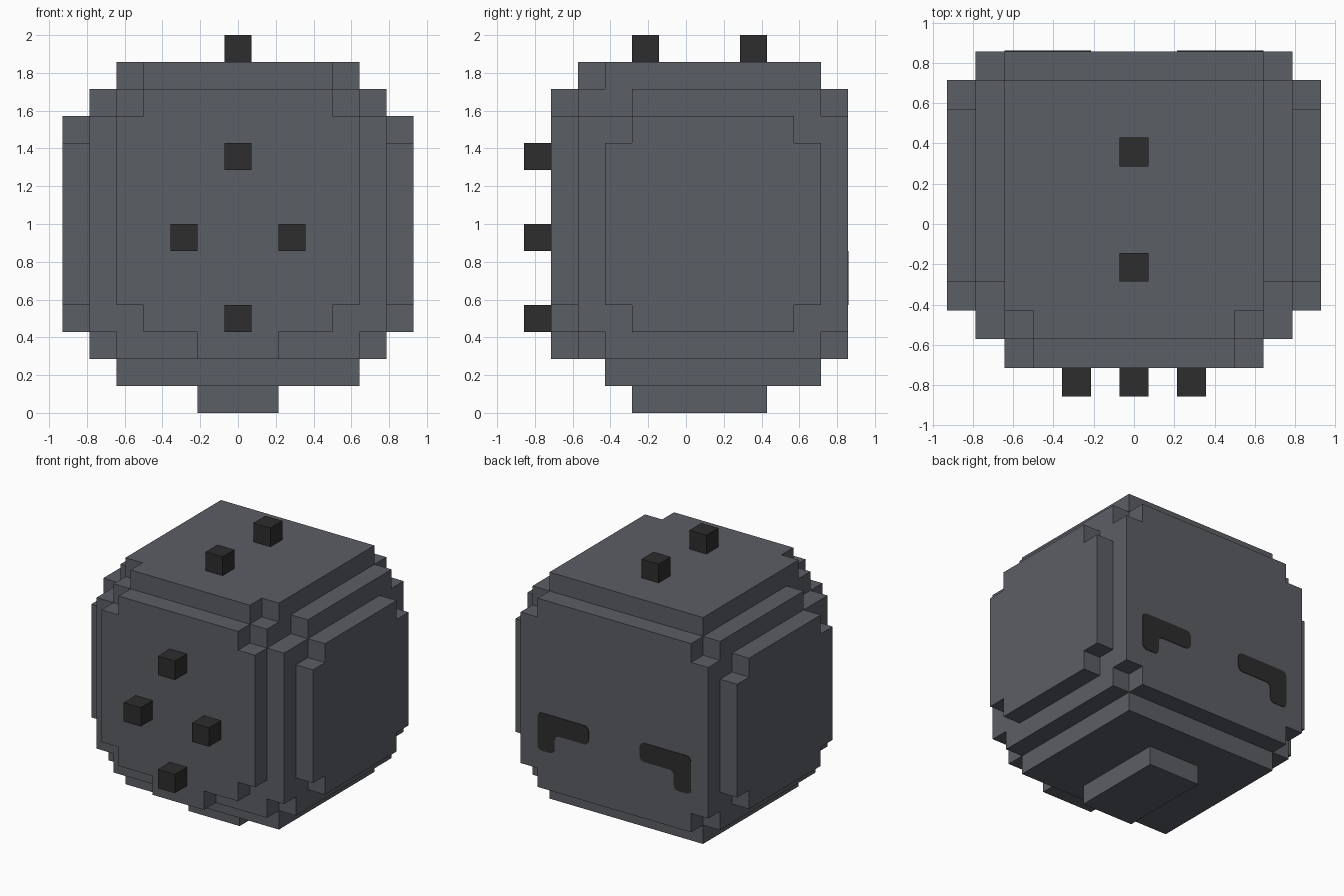
import bpy, bmesh
from mathutils import Vector

if "Cube" in bpy.data.objects:
    bpy.data.objects.remove(bpy.data.objects["Cube"])

U = 2 / 14  # one block


def material(name, rgb):
    m = bpy.data.materials.new(name)
    m.diffuse_color = (*rgb, 1)
    m.use_nodes = True
    m.node_tree.nodes["Principled BSDF"].inputs["Base Color"].default_value = m.diffuse_color
    return m


STONE = material("slate grey", (0.105, 0.112, 0.128))
DARK = material("charcoal", (0.026, 0.026, 0.026))


def finish(name, bm, mat):
    bmesh.ops.recalc_face_normals(bm, faces=bm.faces)
    me = bpy.data.meshes.new(name)
    bm.to_mesh(me)
    bm.free()
    me.materials.append(mat)
    ob = bpy.data.objects.new(name, me)
    bpy.context.collection.objects.link(ob)
    return ob


# Body slabs in blocks: half width, y from/to, z from/to
SLABS = [
    (1.5, -2, 3, 0, 1),                                 # foot
    (4.5, -3, 5, 1, 2),                                 # underside
    (4.5, -4, 5, 2, 12), (5.5, -4, 5, 3, 11),           # core
    (5.5, -3, 5, 2, 11), (5.5, -2, 5, 2, 12),
    (4.5, -3, 5, 12, 13), (3.5, -4, 5, 12, 13),         # top
    (4.5, -5, -4, 4, 11), (3.5, -5, -4, 3, 12),         # front panel
    (1.5, -5, -4, 2, 3),
    (5.5, 5, 6, 3, 11), (4.5, 5, 6, 2, 12),             # back panel
    (6.5, -3, 5, 4, 10), (6.5, -2, 4, 3, 11),           # side panels
]


def block_body(name, slabs, mat):
    """Outer skin of all the blocks the slabs fill."""
    cells = set()
    for h, y0, y1, z0, z1 in slabs:
        cells |= {(x, y, z) for x in range(round(6.5 - h), round(6.5 + h))
                  for y in range(y0, y1) for z in range(z0, z1)}
    bm = bmesh.new()
    verts = {}
    for c in cells:
        for axis in range(3):
            for side in (0, 1):
                n = list(c)
                n[axis] += 2 * side - 1
                if tuple(n) in cells:
                    continue
                quad = []
                for a, b in ((0, 0), (1, 0), (1, 1), (0, 1)):
                    p = list(c)
                    p[axis] += side
                    p[(axis + 1) % 3] += a
                    p[(axis + 2) % 3] += b
                    p = tuple(p)
                    if p not in verts:
                        verts[p] = bm.verts.new(((p[0] - 6.5) * U, p[1] * U, p[2] * U))
                    quad.append(verts[p])
                bm.faces.new(quad if side else quad[::-1])
    bmesh.ops.dissolve_limit(bm, angle_limit=0.01, verts=bm.verts, edges=bm.edges)
    return finish(name, bm, mat)


def block(name, x, y, z, mat):
    """Single block centred at a position given in blocks."""
    bm = bmesh.new()
    bmesh.ops.create_cube(bm, size=U)
    bmesh.ops.translate(bm, verts=bm.verts, vec=Vector((x, y, z)) * U)
    return finish(name, bm, mat)


def eye(name, s):
    """Thin rounded L-shaped plate on the back panel."""
    outline = [(1.5, 5), (3.5, 5), (3.5, 4), (4.5, 4), (4.5, 6), (1.5, 6)]
    bm = bmesh.new()
    bm.faces.new([bm.verts.new((s * x * U, 6 * U, z * U)) for x, z in outline])
    bmesh.ops.bevel(bm, geom=bm.verts[:], offset=0.25 * U, segments=3,
                    profile=0.5, affect='VERTICES')
    ext = bmesh.ops.extrude_face_region(bm, geom=bm.faces[:])
    moved = [g for g in ext["geom"] if isinstance(g, bmesh.types.BMVert)]
    bmesh.ops.translate(bm, verts=moved, vec=(0, 0.004, 0))
    return finish(name, bm, DARK)


block_body("body", SLABS, STONE)

# Studs on the front and top
for i, (x, z) in enumerate([(0, 9.5), (-2, 6.5), (2, 6.5), (0, 3.5)]):
    block(f"front_stud_{i + 1}", x, -5.5, z, DARK)
for i, y in enumerate([-1.5, 2.5]):
    block(f"top_stud_{i + 1}", 0, y, 13.5, DARK)

# Eyes on the back
for side, s in (("left", -1), ("right", 1)):
    eye(f"{side}_eye", s)
